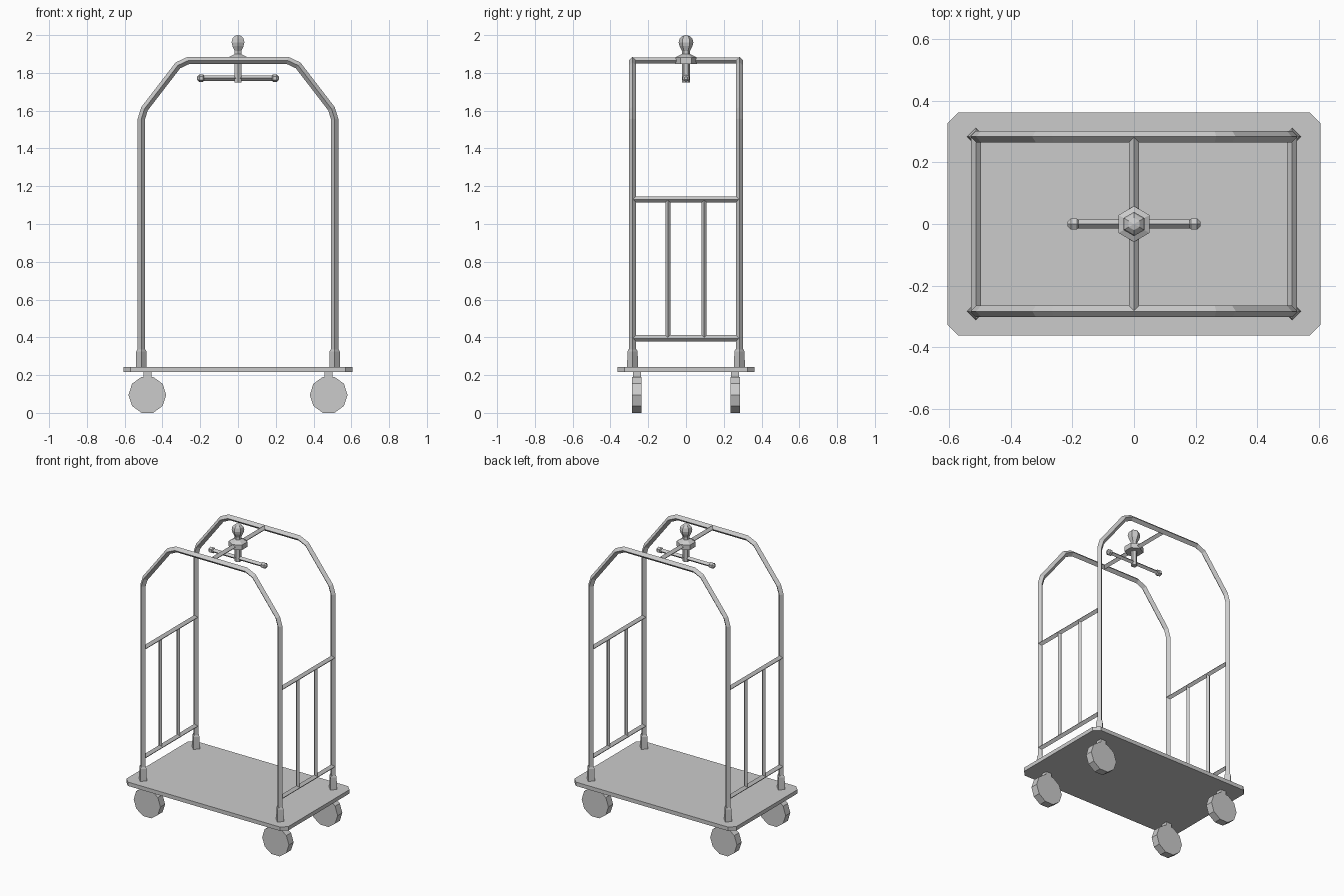
import bpy, bmesh, math
from mathutils import Vector

cube = bpy.data.objects.get("Cube")
if cube:
    bpy.data.objects.remove(cube)

mat = bpy.data.materials.new("light_grey_metal")
mat.use_nodes = True
GREY = (0.6, 0.6, 0.6, 1)
mat.diffuse_color = GREY
mat.node_tree.nodes["Principled BSDF"].inputs["Base Color"].default_value = GREY


def finish(name, bm):
    bmesh.ops.recalc_face_normals(bm, faces=bm.faces)
    mesh = bpy.data.meshes.new(name)
    bm.to_mesh(mesh)
    bm.free()
    mesh.materials.append(mat)
    obj = bpy.data.objects.new(name, mesh)
    bpy.context.collection.objects.link(obj)
    return obj


def sweep(name, points, radii, side, sides=4):
    """Faceted tube along a flat path; side is the direction across the path's plane."""
    bm = bmesh.new()
    pts = [Vector(p) for p in points]
    side = Vector(side)
    if not isinstance(radii, (list, tuple)):
        radii = [radii] * len(pts)
    rings = []
    for i, p in enumerate(pts):
        a = (p - pts[i - 1]).normalized() if i else None
        b = (pts[i + 1] - p).normalized() if i < len(pts) - 1 else None
        a, b = a or b, b or a
        tangent = (a + b).normalized()
        up = side.cross(tangent) / tangent.dot(a)
        ring = []
        for k in range(sides):
            t = math.tau * k / sides
            ring.append(bm.verts.new(p + radii[i] * (side * math.cos(t) + up * math.sin(t))))
        rings.append(ring)
    for lo, hi in zip(rings, rings[1:]):
        for k in range(sides):
            n = (k + 1) % sides
            bm.faces.new((lo[k], lo[n], hi[n], hi[k]))
    bm.faces.new(rings[0])
    bm.faces.new(rings[-1])
    return finish(name, bm)


def box(name, centre, size):
    bm = bmesh.new()
    bmesh.ops.create_cube(bm, size=1)
    for v in bm.verts:
        v.co = Vector(centre) + v.co * Vector(size)
    return finish(name, bm)


X, Y, Z = (1, 0, 0), (0, 1, 0), (0, 0, 1)
PX, PY = 0.512, 0.283
DECK_TOP, ARCH = 0.243, 1.866

# Deck with clipped corners
deck = box("deck", (0, 0, 0.23), (1.21, 0.724, 0.026))
bm = bmesh.new()
bm.from_mesh(deck.data)
corners = [e for e in bm.edges if abs(e.verts[0].co.z - e.verts[1].co.z) > 0.01]
bmesh.ops.bevel(bm, geom=corners, offset=0.036, segments=1, affect='EDGES')
bm.to_mesh(deck.data)
bm.free()

# Front and back arches
half = [(PX, DECK_TOP), (PX, 1.555), (0.495, 1.61), (0.318, 1.84), (0.262, ARCH)]
outline = half + [(-x, z) for x, z in reversed(half)]
for label, s in (("front", -1), ("back", 1)):
    sweep(label + "_arch", [(x, s * PY, z) for x, z in outline], 0.019, Y)

    # Post sockets and casters
    for end, t in (("left", 1), ("right", -1)):
        tag = label + "_" + end
        sweep(tag + "_socket", [(t * PX, s * PY, z) for z in (0.24, 0.325, 0.336)],
              [0.029, 0.027, 0.022], X)
        box(tag + "_caster_stem", (t * 0.48, s * 0.26, 0.2), (0.042, 0.042, 0.05))
        sweep(tag + "_wheel", [(t * 0.48, s * 0.26 + d, 0.0955) for d in (-0.025, 0.025)],
              0.1, X, 10)

# Side guard rails and balusters
for end, t in (("left", 1), ("right", -1)):
    for label, z in (("lower", 0.395), ("upper", 1.13)):
        sweep(end + "_" + label + "_rail", [(t * PX, y, z) for y in (-PY, PY)], 0.0165, X)
    for label, y in (("front", -0.096), ("back", 0.096)):
        sweep(end + "_" + label + "_baluster", [(t * PX, y, z) for z in (0.395, 1.13)], 0.013, X)

# Top cross bar, hub with ball finial, and hanging bar
sweep("top_cross_bar", [(0, -PY, ARCH), (0, PY, ARCH)], 0.0165, X)
profile = [(0.058, 1.848), (0.058, 1.882), (0.035, 1.893), (0.02, 1.9), (0.02, 1.915),
           (0.034, 1.942), (0.039, 1.962), (0.034, 1.982), (0.02, 1.995), (0.001, 2.0)]
sweep("finial", [(0, 0, z) for r, z in profile], [r for r, z in profile], Y, 6)
sweep("hanger_stem", [(0, 0, 1.75), (0, 0, 1.86)], 0.02, Y, 6)
sweep("hanger_bar", [(-0.19, 0, 1.772), (0.19, 0, 1.772)], 0.014, Y)
for end, t in (("left", 1), ("right", -1)):
    sweep(end + "_hanger_knob", [(t * x, 0, 1.772) for x in (0.18, 0.185, 0.205, 0.216)],
          [0.014, 0.02, 0.02, 0.008], Z, 6)
